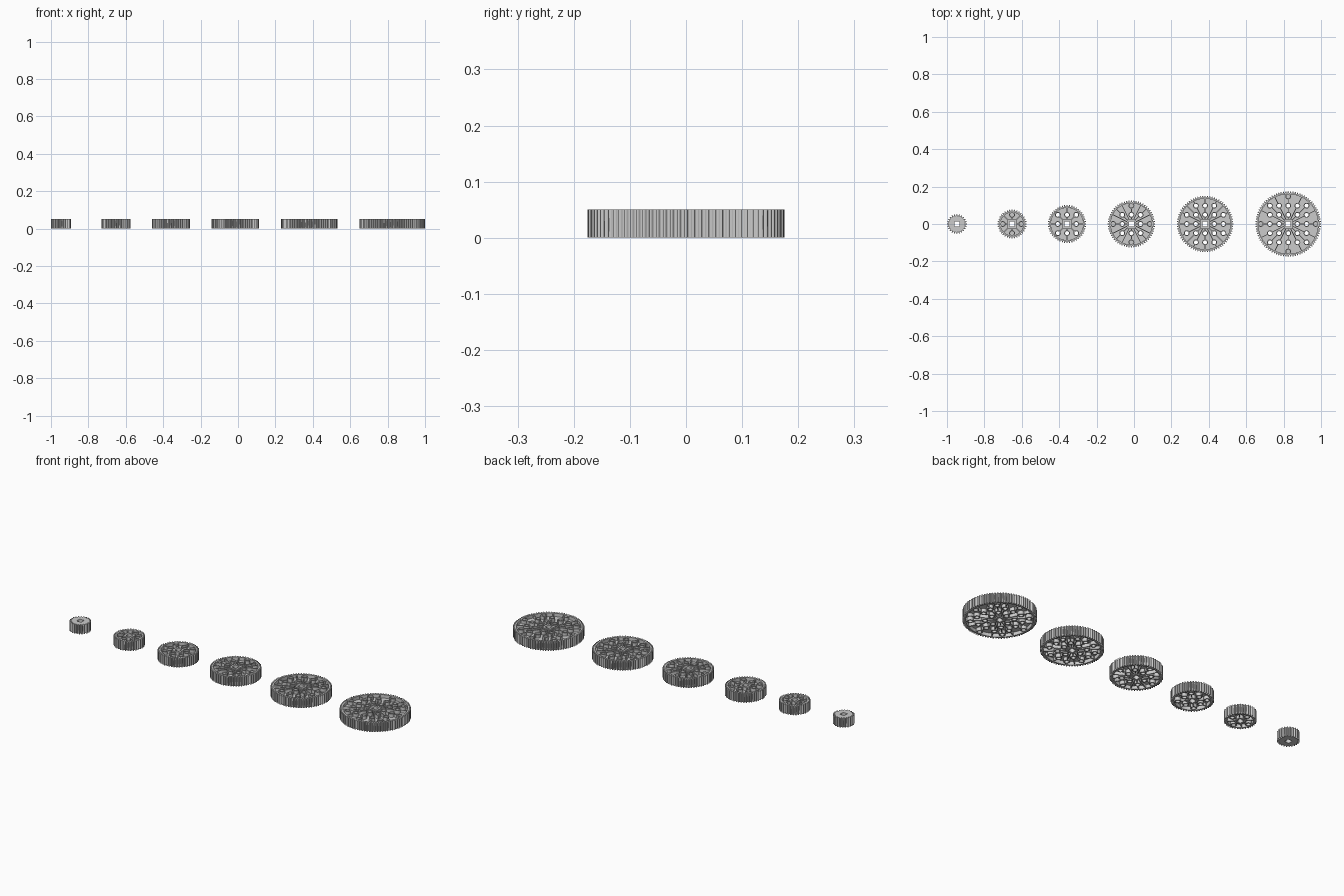
import bpy, math
from mathutils import Vector

if "Cube" in bpy.data.objects:
    bpy.data.objects.remove(bpy.data.objects["Cube"])

K = 0.00204          # half module
PITCH = 0.049        # hole grid spacing
H = 0.05             # gear height
HOLE, BOSS = 0.0105, 0.0155
SQ = 0.0135          # half width of the square bore
HUB = 0.0235         # half width of the square hub


def circle(r, n=24, c=(0, 0)):
    return [(c[0] + r * math.cos(2 * math.pi * i / n),
             c[1] + r * math.sin(2 * math.pi * i / n)) for i in range(n)]


def square(s):
    return [(-s, -s), (s, -s), (s, s), (-s, s)]


def tooth_outline(n):
    # root, flank, tip points for every tooth
    prof = [(-0.31, -2.4), (-0.25, 0), (-0.11, 2), (0.11, 2), (0.25, 0), (0.31, -2.4)]
    pts = []
    for i in range(n):
        for a, dr in prof:
            t, r = (i + a) * 2 * math.pi / n, (n + dr) * K
            pts.append((r * math.cos(t), r * math.sin(t)))
    return pts


def plate(loops, height):
    """Filled outline with holes, extruded symmetrically about mid height."""
    cu = bpy.data.curves.new("outline", 'CURVE')
    cu.dimensions = '2D'
    cu.fill_mode = 'BOTH'
    cu.extrude = height / 2
    for pts in loops:
        s = cu.splines.new('POLY')
        s.points.add(len(pts) - 1)
        for p, q in zip(s.points, pts):
            p.co = (q[0], q[1], 0, 1)
        s.use_cyclic_u = True
    ob = bpy.data.objects.new("outline", cu)
    bpy.context.collection.objects.link(ob)
    bpy.context.view_layer.update()
    me = bpy.data.meshes.new_from_object(
        ob.evaluated_get(bpy.context.evaluated_depsgraph_get()))
    bpy.data.objects.remove(ob)
    new = bpy.data.objects.new("part", me)
    bpy.context.collection.objects.link(new)
    return new


def rib(d, a, b, w=0.0022):
    n = Vector((-d.y, d.x)) * w
    return [tuple(d * a - n), tuple(d * b - n), tuple(d * b + n), tuple(d * a + n)]


def rib_spans(d, start, end, holes):
    """Pieces of a radial line that lie outside the bosses."""
    cuts = []
    for h in holes:
        along, off = h.dot(d), abs(h.x * d.y - h.y * d.x)
        if along > 0 and off < BOSS:
            half = math.sqrt(BOSS ** 2 - off ** 2) - 0.0015
            cuts.append((along - half, along + half))
    spans, pos = [], start
    for lo, hi in sorted(cuts):
        if lo > pos + 0.001:
            spans.append((pos, lo))
        pos = max(pos, hi)
    if end > pos + 0.001:
        spans.append((pos, end))
    return spans


def gear(n, x, limit):
    # small gear is solid
    if limit == 0:
        parts = [plate([tooth_outline(n), square(SQ)], H)]
    else:
        inner = (n - 2.4) * K - 0.007
        holes = [Vector((i, j)) * PITCH for i in range(-3, 4) for j in range(-3, 4)
                 if 0 < i * i + j * j <= limit]
        # toothed rim and square hub
        parts = [plate([tooth_outline(n), circle(inner, 72)], H),
                 plate([square(HUB), square(SQ)], H)]
        # thin web with clearance for the bosses
        mid = (HOLE + BOSS) / 2
        web = [circle(inner + 0.002, 72), square((SQ + HUB) / 2)]
        web += [circle(mid, 16, h) for h in holes if h.length + mid < inner]
        parts.append(plate(web, 0.014))
        # hole bosses
        for h in holes:
            parts.append(plate([circle(BOSS, 20, h), circle(HOLE, 20, h)], H - 0.001))
        # radial ribs
        dirs = [(1, 0), (1, 1)] + ([(2, 1), (1, 2)] if n >= 60 else [])
        for dx, dy in dirs:
            for q in range(4):
                a = math.atan2(dy, dx) + q * math.pi / 2
                d = Vector((math.cos(a), math.sin(a)))
                start = HUB / max(abs(d.x), abs(d.y)) - 0.001
                for lo, hi in rib_spans(d, start, inner + 0.001, holes):
                    parts.append(plate([rib(d, lo, hi)], H - 0.004))
    bpy.ops.object.select_all(action='DESELECT')
    for p in parts:
        p.select_set(True)
    bpy.context.view_layer.objects.active = parts[0]
    if len(parts) > 1:
        bpy.ops.object.join()
    g = bpy.context.view_layer.objects.active
    g.name = f"gear_{n}_teeth"
    g.location = (x, 0, H / 2)


# tooth count, centre x, squared hole-grid radius
for n, x, limit in [(24, -1 + 26 * K, 0), (36, -0.652, 1), (48, -0.358, 2),
                    (60, -0.014, 4), (72, 0.38, 5), (84, 1 - 86 * K, 9)]:
    gear(n, x, limit)
